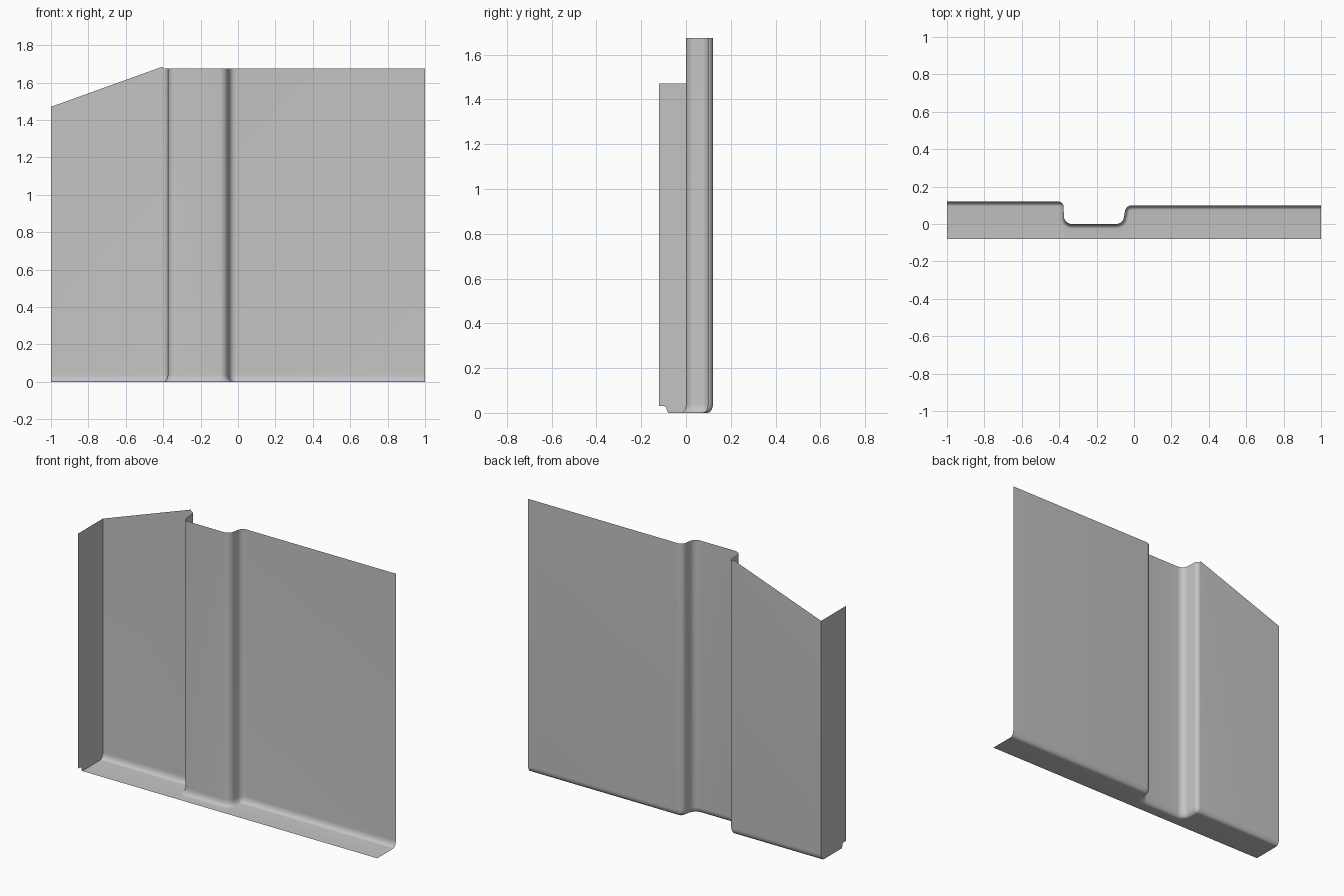
import bpy, bmesh, math
from mathutils import Vector

cube = bpy.data.objects.get("Cube")
if cube:
    bpy.data.objects.remove(cube, do_unlink=True)

grey = bpy.data.materials.new("sheet_grey")
grey.use_nodes = True
COLOUR = (0.55, 0.55, 0.55, 1)
grey.diffuse_color = COLOUR
grey.node_tree.nodes["Principled BSDF"].inputs["Base Color"].default_value = COLOUR

LIP_FRONT = -0.08      # front edge of the bottom lip
BEND, BEND_H = 0.025, 0.04   # depth and height of the bottom bend
STEPS = 8


def make_object(name, bm):
    mesh = bpy.data.meshes.new(name)
    bm.to_mesh(mesh)
    bm.free()
    mesh.materials.append(grey)
    obj = bpy.data.objects.new(name, mesh)
    bpy.context.collection.objects.link(obj)
    bpy.ops.object.select_all(action='DESELECT')
    obj.select_set(True)
    bpy.context.view_layer.objects.active = obj
    bpy.ops.object.shade_smooth_by_angle(angle=math.radians(40))
    return obj


def rounded(a, corner, b, size):
    """Circular-looking arc that replaces a corner."""
    p = corner + (a - corner).normalized() * size
    q = corner + (b - corner).normalized() * size
    pts = []
    for i in range(STEPS + 1):
        t = i / STEPS
        w = [(1 - t) ** 2, math.sqrt(2) * t * (1 - t), t * t]
        pts.append((p * w[0] + corner * w[1] + q * w[2]) / sum(w))
    return pts


# Plan outline: tall panel, recessed channel, wide panel
corners = [Vector(c) for c in ((-1, 0.12), (-0.378, 0.12), (-0.373, 0),
                               (-0.06, 0), (-0.043, 0.1), (1, 0.1))]
sizes = (0.026, 0.04, 0.035, 0.03)
plan = [corners[0]]
for i, size in enumerate(sizes, 1):
    plan += rounded(corners[i - 1], corners[i], corners[i + 1], size)
plan.append(corners[-1])


def top_height(x):
    return 1.47 + (x + 1) * 0.36 if x < -0.4 else 1.675


# Each column runs from the front of the lip, round the bend, to the top edge
columns = []
for i, p in enumerate(plan):
    before = p - plan[i - 1] if i else plan[1] - p
    after = plan[i + 1] - p if i + 1 < len(plan) else before
    along = (before.normalized() + after.normalized()).normalized()
    inward = Vector((along.y, -along.x))
    column = []
    for k in range(STEPS + 1):
        a = math.pi / 2 * k / STEPS
        q = p + inward * BEND * (1 - math.sin(a))
        column.append(Vector((q.x, q.y, BEND_H * (1 - math.cos(a)))))
    # the arc leaves the lip flat and ends upright
    column.insert(0, Vector((column[0].x, LIP_FRONT, 0)))
    column.append(Vector((p.x, p.y, top_height(p.x))))
    columns.append(column)

# Bent panel with its bottom lip
bm = bmesh.new()
grid = [[bm.verts.new(v) for v in column] for column in columns]
for left, right in zip(grid, grid[1:]):
    for k in range(len(left) - 1):
        bm.faces.new((left[k], right[k], right[k + 1], left[k + 1]))
bmesh.ops.remove_doubles(bm, verts=bm.verts, dist=0.0003)
make_object("pressed_panel", bm)

# Side flange with the notch at its lower front corner
bm = bmesh.new()
outline = [(v.y, v.z) for v in columns[0]]
outline += [(-0.12, 1.47), (-0.12, 0.03), (-0.097, 0.03), (-0.088, 0.024), (-0.085, 0.01)]
bm.faces.new([bm.verts.new((-1, y, z)) for y, z in outline])
make_object("side_flange", bm)
